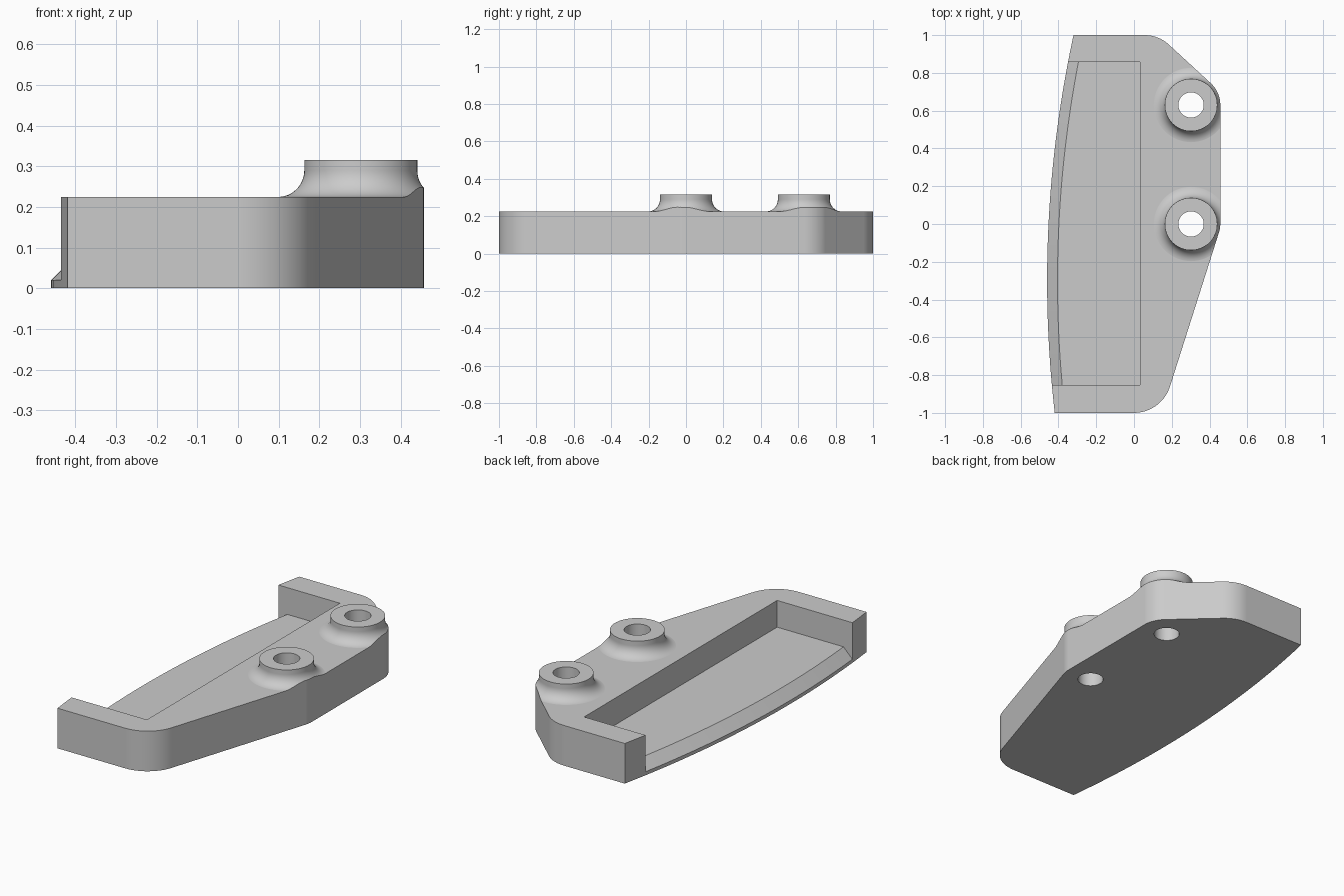
import bpy
import bmesh
from math import sin, cos, pi, radians
from mathutils import Vector

if "Cube" in bpy.data.objects:
    bpy.data.objects.remove(bpy.data.objects["Cube"], do_unlink=True)

SLAB_TOP = 0.225
BOSS_TOP = 0.315
FLOOR = 0.075
BOSSES = [(0.302, 0.0), (0.302, 0.63)]

grey = bpy.data.materials.new("plain grey")
grey.use_nodes = True
grey.diffuse_color = (0.6, 0.6, 0.6, 1)
grey.node_tree.nodes["Principled BSDF"].inputs["Base Color"].default_value = (0.6, 0.6, 0.6, 1)


def edge_x(y):
    """Bowed long edge."""
    return -0.46 + (y + 0.3) ** 2 / 12.1


def fillet(prev, corner, nxt, r, steps=12):
    """Points of an arc rounding one corner of an outline."""
    p, c, n = (Vector(v) for v in (prev, corner, nxt))
    a, b = (p - c).normalized(), (n - c).normalized()
    half = a.angle(b) / 2
    centre = c + (a + b).normalized() * (r / sin(half))
    reach = r * cos(half) / sin(half)
    start = (c + a * reach - centre).normalized()
    end = (c + b * reach - centre).normalized()
    return [centre + start.slerp(end, i / steps) * r for i in range(steps + 1)]


def make_object(name, bm):
    bmesh.ops.recalc_face_normals(bm, faces=bm.faces)
    mesh = bpy.data.meshes.new(name)
    bm.to_mesh(mesh)
    bm.free()
    mesh.materials.append(grey)
    obj = bpy.data.objects.new(name, mesh)
    bpy.context.collection.objects.link(obj)
    return obj


def loft(name, rings):
    """Closed solid through a list of equal rings."""
    bm = bmesh.new()
    loops = [[bm.verts.new(p) for p in ring] for ring in rings]
    for lo, hi in zip(loops, loops[1:]):
        for i in range(len(lo)):
            j = (i + 1) % len(lo)
            bm.faces.new((lo[i], lo[j], hi[j], hi[i]))
    bm.faces.new(loops[0])
    bm.faces.new(loops[-1])
    return make_object(name, bm)


def lathe(name, centre, profile, sides=64):
    cx, cy = centre
    return loft(name, [[(cx + r * cos(2 * pi * i / sides), cy + r * sin(2 * pi * i / sides), z)
                        for i in range(sides)] for r, z in profile])


def combine(target, tool, operation):
    """Apply a boolean and discard the tool."""
    mod = target.modifiers.new("cut", 'BOOLEAN')
    mod.operation = operation
    mod.solver = 'EXACT'
    mod.object = tool
    bpy.context.view_layer.update()
    graph = bpy.context.evaluated_depsgraph_get()
    mesh = bpy.data.meshes.new_from_object(target.evaluated_get(graph))
    target.modifiers.clear()
    target.data = mesh
    bpy.data.objects.remove(tool, do_unlink=True)


# Plan outline: rounded corners, then the bowed edge
corners = [((-0.1, -1), 0), ((0.146, -1), 0.2), ((0.457, -0.022), 0.155),
           ((0.457, 0.699), 0.155), ((0.13, 1), 0.19), ((-0.1, 1), 0)]
outline = []
for before, here, after in zip(corners, corners[1:], corners[2:]):
    outline += [(p.x, p.y) for p in fillet(before[0], here[0], after[0], here[1])]
outline += [(edge_x(1 - i / 20), 1 - i / 20) for i in range(41)]
body = loft("mounting_bracket", [[(x, y, z) for x, y in outline] for z in (0, 0.5)])

# Slab with two coved bosses, trimmed to the outline
slab = loft("slab", [[(-1, -2, z), (1, -2, z), (1, 2, z), (-1, 2, z)]
                     for z in (-0.1, SLAB_TOP)])
cove = 0.065
cove_steps = [radians(90 * i / 12) for i in range(13)]
boss_profile = [(0.204, 0.1)]
boss_profile += [(0.204 - cove * sin(a), SLAB_TOP - 0.0004 + cove * (1 - cos(a))) for a in cove_steps]
boss_profile.append((0.139, BOSS_TOP))
for centre in BOSSES:
    combine(slab, lathe("boss", centre, boss_profile), 'UNION')
combine(body, slab, 'INTERSECT')

# Open pocket with a sloped lip along the bowed edge
rings = []
for i in range(41):
    y = -0.853 + 1.71 * i / 40
    x = edge_x(y)
    rings.append([(0.032, y, 0.5), (0.032, y, FLOOR), (x + 0.055, y, FLOOR),
                  (x - 0.01, y, 0.01), (x - 0.01, y, 0.5)])
combine(body, loft("pocket", rings), 'DIFFERENCE')

# Screw holes right through
for centre in BOSSES:
    combine(body, lathe("hole", centre, [(0.067, -0.1), (0.067, 0.5)], 48), 'DIFFERENCE')

# Smooth curves, crisp edges
bpy.ops.object.select_all(action='DESELECT')
body.select_set(True)
bpy.context.view_layer.objects.active = body
bpy.ops.object.shade_smooth_by_angle(angle=radians(25))
weighted = body.modifiers.new("weighted_normals", 'WEIGHTED_NORMAL')
weighted.keep_sharp = True
